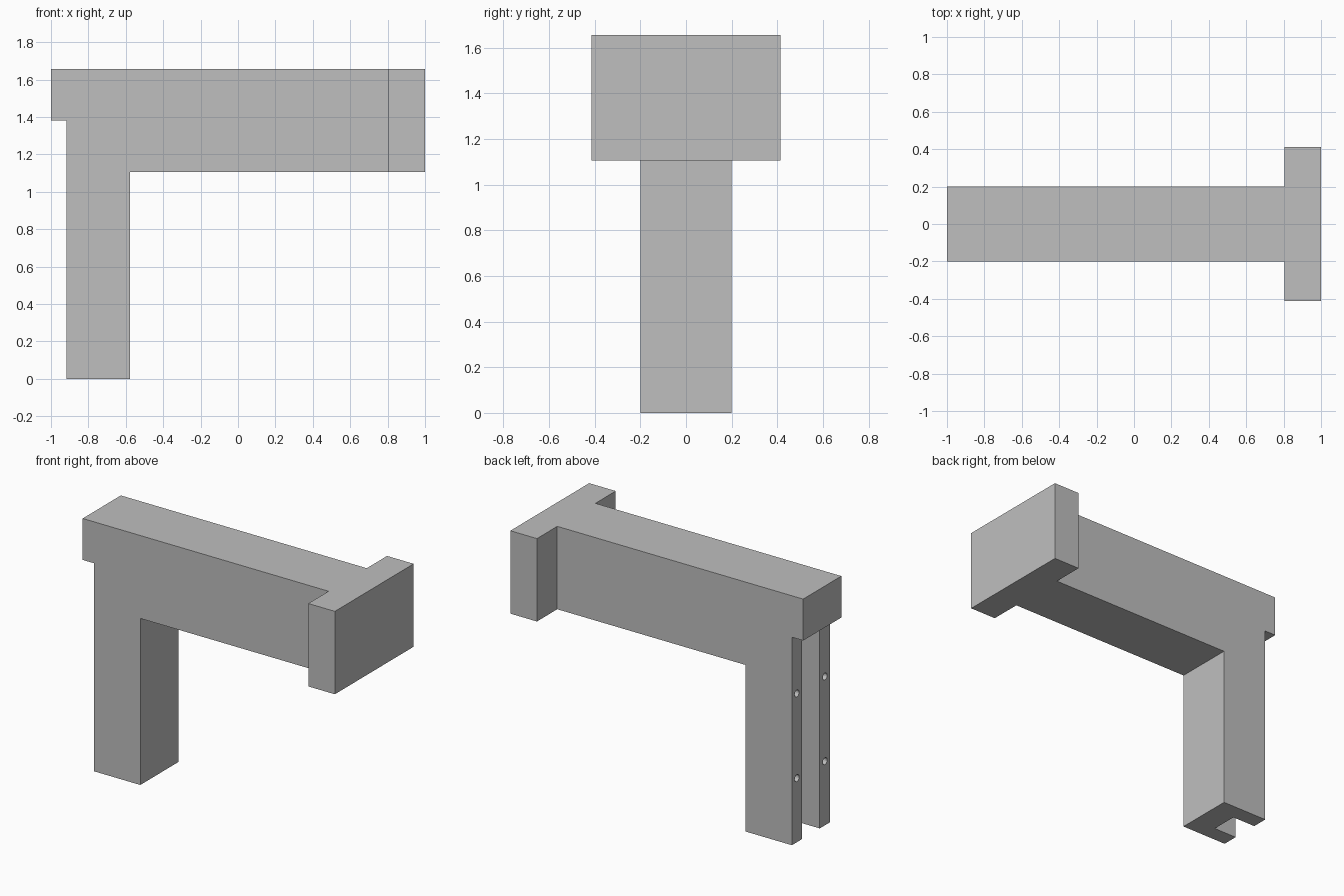
import bpy, bmesh, math
from mathutils import Matrix, Vector

if "Cube" in bpy.data.objects:
    bpy.data.objects.remove(bpy.data.objects["Cube"], do_unlink=True)

grey = bpy.data.materials.new("plain grey")
grey.use_nodes = True
grey.diffuse_color = (0.52, 0.52, 0.52, 1)
grey.node_tree.nodes["Principled BSDF"].inputs["Base Color"].default_value = (0.52, 0.52, 0.52, 1)


def make_object(name, bm):
    bmesh.ops.recalc_face_normals(bm, faces=bm.faces)
    mesh = bpy.data.meshes.new(name)
    bm.to_mesh(mesh)
    bm.free()
    mesh.materials.append(grey)
    obj = bpy.data.objects.new(name, mesh)
    bpy.context.collection.objects.link(obj)
    return obj


def box(name, lo, hi):
    lo, hi = Vector(lo), Vector(hi)
    bm = bmesh.new()
    bmesh.ops.create_cube(bm, size=1, matrix=Matrix.Translation((lo + hi) / 2)
                          @ Matrix.Diagonal((*(hi - lo), 1)))
    return make_object(name, bm)


def combine(target, other, operation):
    mod = target.modifiers.new(other.name, 'BOOLEAN')
    mod.object, mod.operation, mod.solver = other, operation, 'EXACT'
    bpy.context.view_layer.objects.active = target
    bpy.ops.object.modifier_apply(modifier=mod.name)
    bpy.data.objects.remove(other, do_unlink=True)


# Arm and leg: one profile in the xz plane, extruded across y
WIDTH = 0.2
profile = [(-1, 1.655), (-1, 1.38), (-0.917, 1.38), (-0.917, 0), (-0.577, 0),
           (-0.577, 1.105), (0.9, 1.105), (0.9, 1.655)]
bm = bmesh.new()
face = bm.faces.new([bm.verts.new((x, -WIDTH, z)) for x, z in profile])
extruded = bmesh.ops.extrude_face_region(bm, geom=[face])
bmesh.ops.translate(bm, vec=(0, 2 * WIDTH, 0),
                    verts=[v for v in extruded["geom"] if isinstance(v, bmesh.types.BMVert)])
bracket = make_object("wall_bracket", bm)

# Wide end block
combine(bracket, box("end_block", (0.805, -0.413, 1.105), (1, 0.413, 1.655)), 'UNION')

# Cable slot along the outer side of the leg, open at the foot
combine(bracket, box("slot_cutter", (-0.95, -0.092, -0.1), (-0.745, 0.092, 1.38)), 'DIFFERENCE')

# Two screw holes in each wall beside the slot
for y in (-0.147, 0.147):
    for z in (0.425, 0.987):
        bm = bmesh.new()
        bmesh.ops.create_cone(bm, cap_ends=True, segments=16, radius1=0.023, radius2=0.023, depth=0.2,
                              matrix=Matrix.Translation((-0.917, y, z)) @ Matrix.Rotation(math.pi / 2, 4, 'Y'))
        combine(bracket, make_object("hole_cutter", bm), 'DIFFERENCE')

# Merge the flat faces left by the joins
bm = bmesh.new()
bm.from_mesh(bracket.data)
bmesh.ops.dissolve_limit(bm, angle_limit=math.radians(1), verts=bm.verts, edges=bm.edges)
bm.to_mesh(bracket.data)
bm.free()
